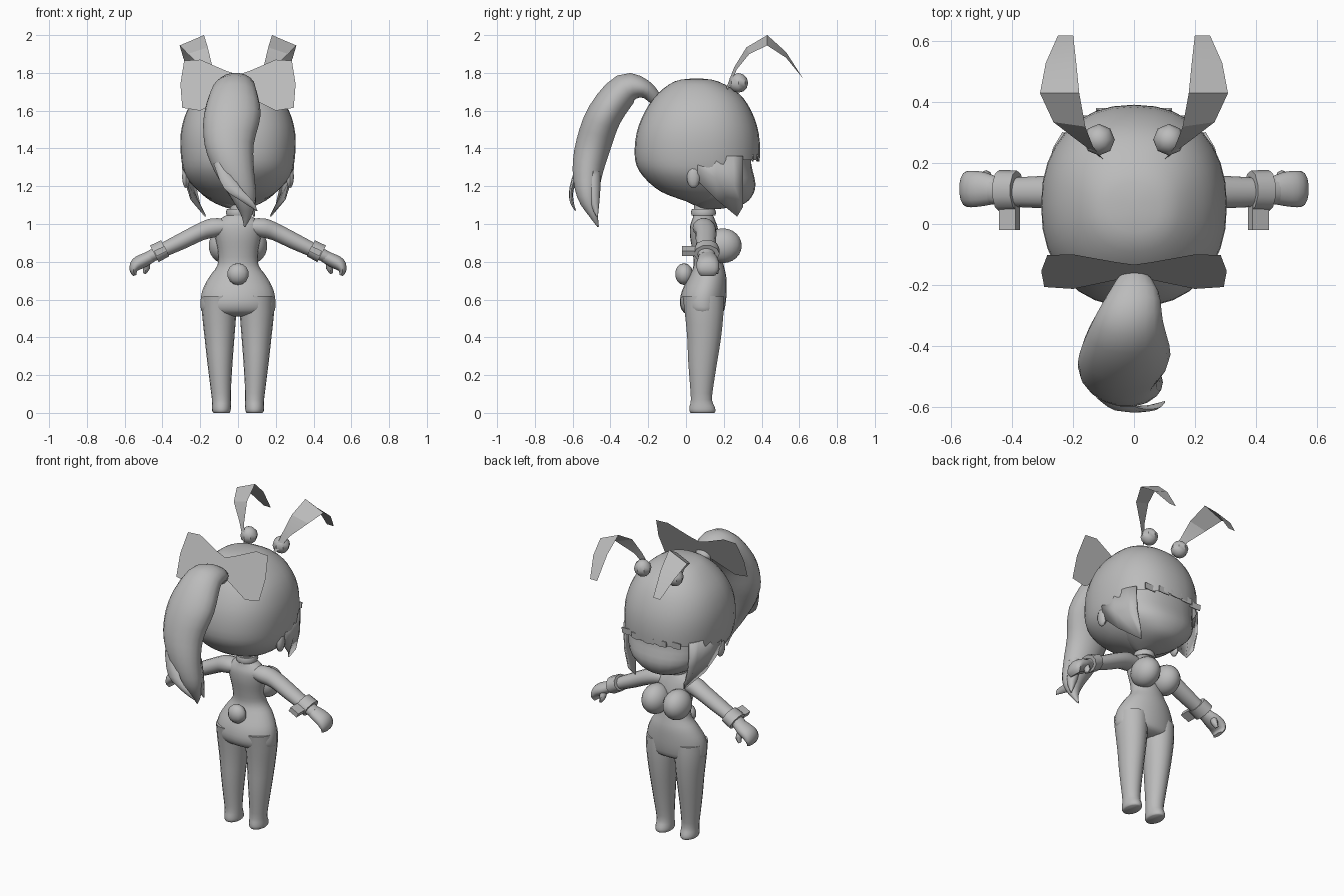
import bpy, bmesh, math
from mathutils import Vector, Matrix

clay = bpy.data.materials.new("clay_grey")
clay.diffuse_color = (0.5, 0.5, 0.5, 1)


def finish(bm, name, angle=40, thick=0, normals=True):
    if normals:
        bmesh.ops.recalc_face_normals(bm, faces=bm.faces)
    me = bpy.data.meshes.new(name)
    bm.to_mesh(me)
    bm.free()
    ob = bpy.data.objects.new(name, me)
    bpy.context.collection.objects.link(ob)
    me.materials.append(clay)
    if thick:
        mod = ob.modifiers.new("thickness", 'SOLIDIFY')
        mod.thickness = thick
        mod.offset = 0
    bpy.ops.object.select_all(action='DESELECT')
    ob.select_set(True)
    bpy.context.view_layer.objects.active = ob
    if angle:
        bpy.ops.object.shade_smooth_by_angle(angle=math.radians(angle))
    return ob


def refine(rows, k):
    """Catmull-Rom subdivision of a list of number rows."""
    if k < 2:
        return rows
    out = []
    for i in range(len(rows) - 1):
        a, b, c, d = (rows[max(0, min(len(rows) - 1, i + j))] for j in (-1, 0, 1, 2))
        for s in range(k):
            t = s / k
            out.append([q + 0.5 * t * (r - p + t * (2*p - 5*q + 4*r - w + t * (3*(q - r) + w - p)))
                        for p, q, r, w in zip(a, b, c, d)])
    return out + [rows[-1]]


def skin(rings):
    bm = bmesh.new()
    vs = [[bm.verts.new(p) for p in r] for r in rings]
    n = len(vs[0])
    for a, b in zip(vs, vs[1:]):
        for i in range(n):
            bm.faces.new((a[i], a[(i+1) % n], b[(i+1) % n], b[i]))
    bm.faces.new(vs[0])
    bm.faces.new(vs[-1])
    return bm


def sgnpow(v, e):
    return math.copysign(abs(v) ** e, v)


def stack(rows, n=24, k=3, power=2.0):
    """Horizontal rings; row = z, centre x, half width, back y, front y."""
    rings = []
    for z, cx, hx, y0, y1 in refine(rows, k):
        rings.append([(cx + hx * sgnpow(math.cos(a), 2/power),
                       (y0 + y1) / 2 + (y1 - y0) / 2 * sgnpow(math.sin(a), 2/power), z)
                      for a in (2 * math.pi * i / n for i in range(n))])
    return skin(rings)


def tube(rows, u, n=14, k=3):
    """Tube along a path; row = x, y, z, half size along u, half size across."""
    rows = refine(rows, k)
    u = Vector(u)
    pts = [Vector(r[:3]) for r in rows]
    rings = []
    for i, r in enumerate(rows):
        t = pts[min(i+1, len(pts)-1)] - pts[max(i-1, 0)]
        v = t.cross(u).normalized()
        rings.append([pts[i] + u * r[3] * math.cos(a) + v * r[4] * math.sin(a)
                      for a in (2 * math.pi * j / n for j in range(n))])
    return skin(rings)


def ball(name, loc, size, seg=16, rings=10, angle=40):
    bm = bmesh.new()
    bmesh.ops.create_uvsphere(bm, u_segments=seg, v_segments=rings, radius=1,
                              matrix=Matrix.Translation(loc) @ Matrix.Diagonal((*size, 1)))
    return finish(bm, name, angle)


def sheet(name, quads, angle=0, thick=0):
    bm = bmesh.new()
    for q in quads:
        bm.faces.new([bm.verts.new(p) for p in q])
    bmesh.ops.remove_doubles(bm, verts=bm.verts, dist=1e-4)
    return finish(bm, name, angle, thick)


# Hair cap, opened below the fringe for the face
bm = stack([(1.77, 0, .02, .03, .08), (1.755, 0, .12, -.06, .17), (1.69, 0, .205, -.15, .28),
            (1.6, 0, .27, -.215, .345), (1.48, 0, .303, -.262, .385), (1.34, 0, .3, -.27, .39),
            (1.25, 0, .275, -.225, .36), (1.17, 0, .205, -.13, .32), (1.12, 0, .12, .0, .27),
            (1.1, 0, .05, .04, .18)], n=32, k=3, power=2.25)
opening = [f for f in bm.faces if f.calc_center_median().z < 1.34 and f.calc_center_median().y > .24]
bmesh.ops.delete(bm, geom=opening, context='FACES')
finish(bm, "hair_cap", 50)

# Face
finish(stack([(1.42, 0, .25, 0, .35), (1.32, 0, .255, 0, .345), (1.21, 0, .235, 0, .368),
              (1.14, 0, .17, .02, .345), (1.1, 0, .1, .05, .29), (1.08, 0, .04, .07, .18)],
             power=2.2), "face")

# Torso with neck and hips
finish(stack([(1.13, 0, .045, .045, .14), (1.06, 0, .046, .04, .14), (1.03, 0, .09, .035, .15),
              (.99, 0, .125, .022, .165), (.93, 0, .12, .022, .18), (.85, 0, .105, .035, .185),
              (.78, 0, .11, .04, .2), (.72, 0, .152, .015, .213), (.65, 0, .188, -.02, .215),
              (.58, 0, .198, -.033, .21), (.53, 0, .185, -.01, .195), (.51, 0, .1, .05, .15)]),
       "torso", 60)

# Collar and tail
bm = stack([(1.045, 0, .06, .03, .155), (1.06, 0, .065, .025, .16), (1.08, 0, .058, .032, .152)], k=1)
finish(bm, "collar")
ball("tail", (0, -.01, .735), (.06, .048, .058), 10, 7)

# Ponytail with loose lock ends
finish(tube([(0, -.16, 1.66, .035, .035), (0, -.22, 1.715, .08, .05), (-.02, -.32, 1.715, .115, .085),
             (-.03, -.43, 1.58, .15, .095), (-.047, -.49, 1.42, .13, .095), (-.02, -.52, 1.28, .105, .082),
             (.025, -.52, 1.15, .07, .058), (.045, -.49, 1.05, .03, .025), (.035, -.465, .985, .004, .004)],
            (1, 0, 0), n=18), "ponytail", 60)
locks = [[(-.1, -.56, 1.32, .03, .02), (-.03, -.605, 1.19, .045, .012), (.05, -.605, 1.12, .03, .01), (.1, -.585, 1.07, .003, .003)],
         [(.03, -.49, 1.28, .05, .04), (.06, -.49, 1.15, .035, .035), (.085, -.47, 1.04, .004, .004)]]
for rows in locks:
    finish(tube(rows, (1, 0, 0), n=8), "ponytail_lock", 50)


def bow_point(x, z):
    return (x, -.1 - (1.87 - z) * .42, z)


for side, s in (("left", -1), ("right", 1)):
    # Flat bow lobe behind the head
    lobe = [(0, 1.79), (.06, 1.81), (.2, 1.87), (.285, 1.865), (.305, 1.74), (.295, 1.615),
            (.2, 1.6), (.06, 1.67), (0, 1.69)]
    sheet(side + "_bow_lobe", [[bow_point(s * x, z) for x, z in lobe]])

    # Bent strip ear: outer and inner edge points
    outer = [(.105, .215, 1.7), (.18, .27, 1.82), (.265, .335, 1.9), (.309, .43, 1.945), (.29, .53, 1.88), (.25, .62, 1.77)]
    inner = [(.095, .205, 1.7), (.135, .255, 1.83), (.16, .32, 1.935), (.18, .43, 2.0), (.19, .53, 1.91), (.2, .62, 1.77)]
    outer, inner = ([(s * x, y, z) for x, y, z in e] for e in (outer, inner))
    sheet(side + "_long_ear", [(outer[i], outer[i+1], inner[i+1], inner[i]) for i in range(5)], 20)
    ball(side + "_ear_bead", (s * .115, .277, 1.747), (.052, .052, .052), 8, 6)

    # Side lock beside the cheek
    top = [(.29, .06, 1.36), (.285, .16, 1.36), (.262, .25, 1.36), (.232, .3, 1.36)]
    low = [(.278, .06, 1.23), (.248, .16, 1.13), (.172, .27, 1.04), (.2, .3, 1.09)]
    mid = [(.293, .06, 1.3), (.282, .16, 1.24), (.25, .255, 1.2), (.228, .3, 1.21)]
    quads = []
    for a, b in ((top, mid), (mid, low)):
        for i in range(3):
            quads.append([(s * x, y, z) for x, y, z in (a[i], a[i+1], b[i+1], b[i])])
    sheet(side + "_side_lock", quads, 40, .008)
    ball(side + "_ear", (s * .275, .04, 1.25), (.022, .036, .06), 10, 8)

    # Chest
    ball(side + "_chest", (s * .076, .195, .885), (.08, .1, .092), 18, 12, 60)

    # Leg with small foot
    leg = [(.62, .1, .092, -.02, .2), (.53, .1, .091, -.008, .2), (.4, .098, .079, .005, .187),
           (.28, .096, .068, .01, .168), (.15, .092, .056, .02, .147), (.07, .088, .05, .025, .138),
           (.035, .088, .05, .018, .152), (.01, .088, .049, .017, .157), (0, .088, .042, .025, .15)]
    finish(stack([(z, s * cx, h, a, b) for z, cx, h, a, b in leg], n=18, k=2), side + "_leg", 60)

    # Arm, hand, thumb
    def limb(rows, name, k=3, n=14):
        finish(tube([(s * r[0], *r[1:]) for r in rows], (0, 1, 0), n, k), side + name, 50)

    limb([(.05, .09, .985, .05, .04), (.13, .095, .98, .06, .052), (.2, .105, .957, .056, .047),
          (.3, .105, .908, .053, .044), (.4, .105, .86, .048, .038), (.47, .11, .825, .045, .032)], "_arm")
    limb([(.44, .11, .838, .04, .03), (.49, .115, .812, .055, .036), (.535, .115, .788, .06, .036),
          (.553, .115, .755, .056, .022), (.545, .115, .728, .04, .01)], "_hand")
    limb([(.49, .14, .8, .025, .022), (.485, .155, .765, .022, .018), (.497, .16, .738, .012, .008)], "_thumb", 2, 8)

    # Cuff band and the tab behind it
    limb([(.385, .11, .872, .066, .05), (.443, .11, .842, .068, .052)], "_cuff", 1, 10)
    bm = bmesh.new()
    bmesh.ops.create_cube(bm, size=1, matrix=Matrix.Translation((s * .41, .02, .857))
                          @ Matrix.Rotation(s * .46, 4, 'Y') @ Matrix.Diagonal((.062, .08, .03, 1)))
    finish(bm, side + "_cuff_tab", 30)

# Fringe strands along the brow
for i in range(-2, 3):
    x = i * .085
    y = .39 - 1.1 * x * x
    strand = [(x - .04, y - .004, 1.37), (x + .04, y - .004, 1.37), (x + .038, y - .008, 1.335),
              (x, y - .004, 1.33), (x - .038, y - .008, 1.335)]
    sheet("fringe_strand", [strand], 0, .006)
